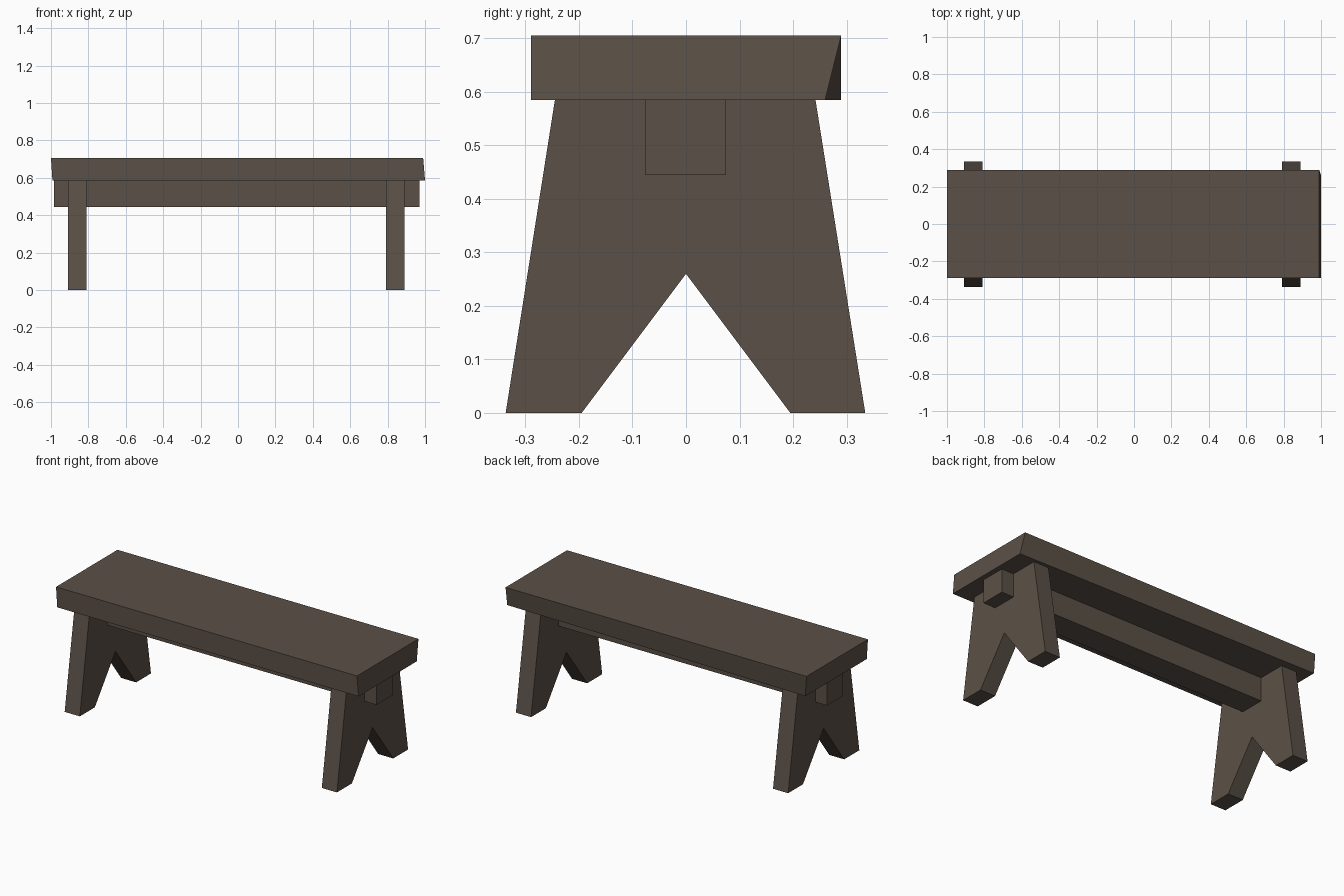
import bpy
import bmesh

if "Cube" in bpy.data.objects:
    bpy.data.objects.remove(bpy.data.objects["Cube"])

wood = bpy.data.materials.new("dark brown wood")
wood.diffuse_color = (0.105, 0.081, 0.063, 1)
wood.use_nodes = True
wood.node_tree.nodes["Principled BSDF"].inputs["Base Color"].default_value = wood.diffuse_color


def plank(name, profile, x0, x1):
    """Extrude a (y, z) profile along x from x0 to x1; returns the object."""
    bm = bmesh.new()
    face = bm.faces.new([bm.verts.new((x0, y, z)) for y, z in profile])
    ext = bmesh.ops.extrude_face_region(bm, geom=[face], use_keep_orig=True)
    for v in ext["geom"]:
        if isinstance(v, bmesh.types.BMVert):
            v.co.x = x1
    bmesh.ops.recalc_face_normals(bm, faces=bm.faces)
    mesh = bpy.data.meshes.new(name)
    bm.to_mesh(mesh)
    bm.free()
    mesh.materials.append(wood)
    obj = bpy.data.objects.new(name, mesh)
    bpy.context.collection.objects.link(obj)
    return obj


def rect(y0, y1, z0, z1):
    return [(y0, z0), (y1, z0), (y1, z1), (y0, z1)]


# Seat board, with slightly hand-sawn ends
seat = plank("seat", rect(-0.29, 0.29, 0.585, 0.705), -1, 1)
for v in seat.data.vertices:
    top = v.co.z > 0.65
    if v.co.x > 0:
        v.co.x = 0.99 if top else 1.0
        if v.co.y > 0 and not top:
            v.co.y = 0.26
    else:
        v.co.x = -1.0 if top else -0.992

# Tapered legs with a V notch
leg = [(-0.337, 0), (-0.195, 0), (0, 0.26), (0.195, 0),
       (0.335, 0), (0.242, 0.585), (-0.245, 0.585)]
plank("left_leg", leg, -0.91, -0.81)
plank("right_leg", leg, 0.79, 0.89)

# Stretcher beam running through both legs
plank("stretcher", rect(-0.076, 0.075, 0.445, 0.585), -0.985, 0.97)
